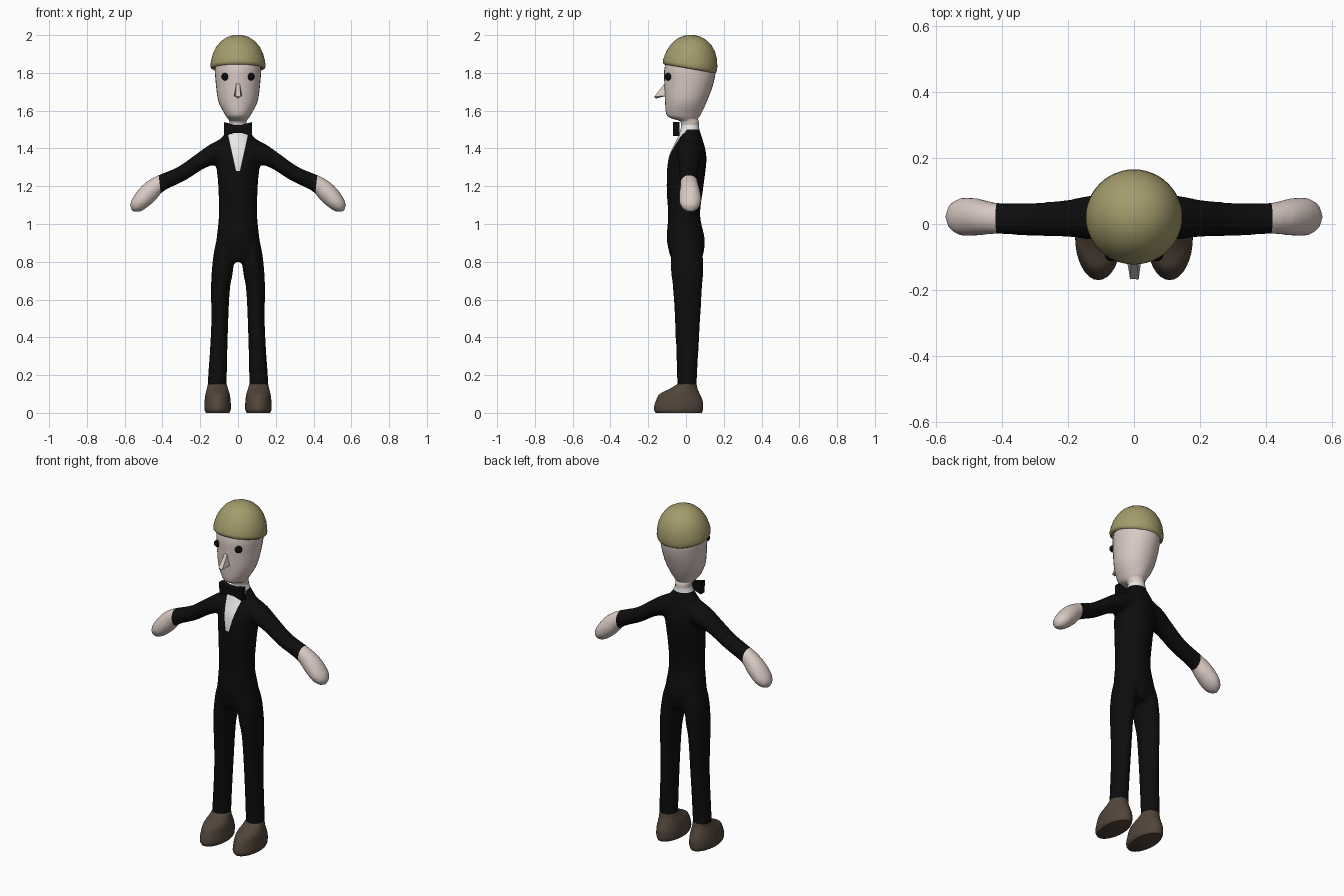
import bpy, bmesh, math
from mathutils import Vector, Matrix

if "Cube" in bpy.data.objects:
    bpy.data.objects.remove(bpy.data.objects["Cube"])


def material(name, r, g, b):
    m = bpy.data.materials.new(name)
    m.diffuse_color = (r, g, b, 1)
    m.use_nodes = True
    m.node_tree.nodes["Principled BSDF"].inputs["Base Color"].default_value = m.diffuse_color
    return m


BLACK = material("black cloth", .004, .004, .004)
SKIN = material("pale skin", .70, .59, .55)
WHITE = material("white shirt", .80, .80, .80)
OLIVE = material("olive hat", .37, .33, .15)
BROWN = material("brown leather", .085, .06, .042)


def spline(rows, n=6):
    """Catmull-Rom resampling of section rows."""
    out = []
    for i in range(len(rows) - 1):
        a, b, c, d = (rows[max(0, min(len(rows) - 1, i + k))] for k in (-1, 0, 1, 2))
        for s in range(n):
            t = s / n
            out.append([.5 * (2 * q + (r - p) * t + (2 * p - 5 * q + 4 * r - w) * t * t
                              + (3 * q - p - 3 * r + w) * t ** 3)
                        for p, q, r, w in zip(a, b, c, d)])
    return out + [list(rows[-1])]


def loft(bm, rows, side=1, start=True, end=True, n=32):
    """Elliptic sections: x, y, z, half width, half depth, tilt in degrees."""
    rings = []
    for x, y, z, a, b, tilt in spline(rows):
        t = math.radians(tilt)
        ring = []
        for k in range(n):
            u = math.tau * k / n
            c = max(a, .002) * math.cos(u)
            ring.append(bm.verts.new((side * (x + c * math.cos(t)),
                                      y + max(b, .002) * math.sin(u), z + c * math.sin(t))))
        rings.append(ring)
    for p, q in zip(rings, rings[1:]):
        for k in range(n):
            bm.faces.new((p[k], p[(k + 1) % n], q[(k + 1) % n], q[k]))
    if start:
        bm.faces.new(rings[0])
    if end:
        bm.faces.new(rings[-1])


def finish(name, bm, *mats, angle=60):
    bmesh.ops.recalc_face_normals(bm, faces=bm.faces[:])
    me = bpy.data.meshes.new(name)
    bm.to_mesh(me)
    bm.free()
    for m in mats:
        me.materials.append(m)
    ob = bpy.data.objects.new(name, me)
    bpy.context.collection.objects.link(ob)
    bpy.ops.object.select_all(action='DESELECT')
    ob.select_set(True)
    bpy.context.view_layer.objects.active = ob
    bpy.ops.object.shade_smooth_by_angle(angle=math.radians(angle))
    return ob


# Suit: torso, legs and arms fused with a remesh
TORSO = [(0, .003, .80, .095, .075, 0), (0, .002, .86, .122, .094, 0), (0, -.002, .93, .113, .100, 0),
         (0, -.010, 1.05, .102, .085, 0), (0, -.005, 1.20, .105, .098, 0), (0, .008, 1.35, .115, .101, 0),
         (0, .020, 1.45, .090, .068, 0), (0, .021, 1.50, .054, .051, 0), (0, .022, 1.56, .043, .047, 0)]
LEG = [(.11, .005, .10, .053, .053, 0), (.11, .005, .16, .051, .052, 0), (.098, .008, .44, .045, .065, 0),
       (.093, .008, .65, .050, .077, 0), (.084, .006, .74, .056, .085, 0), (.072, .003, .85, .056, .085, 0),
       (.06, 0, .93, .05, .07, 0)]
ARM = [(.03, .020, 1.405, .068, .065, 65), (.12, .020, 1.373, .056, .068, 62), (.20, .017, 1.332, .044, .057, 62),
       (.30, .014, 1.266, .041, .051, 60), (.415, .017, 1.213, .045, .048, 58), (.47, .021, 1.167, .053, .056, 50),
       (.52, .022, 1.115, .046, .058, 45), (.55, .022, 1.083, .030, .038, 42), (.563, .022, 1.068, .002, .002, 42)]
bm = bmesh.new()
loft(bm, TORSO)
for s in (1, -1):
    loft(bm, LEG, s)
    loft(bm, ARM, s)
body = finish("suit_and_hands", bm, BLACK, SKIN, WHITE)
rm = body.modifiers.new("fuse", 'REMESH')
rm.mode = 'VOXEL'
rm.voxel_size = .011
sm = body.modifiers.new("soften", 'SMOOTH')
sm.factor = .5
sm.iterations = 7
dg = bpy.context.evaluated_depsgraph_get()
fused = bpy.data.meshes.new_from_object(body.evaluated_get(dg))
bpy.data.objects.remove(body)

# Cut the colour borders: ankles, neck, collar, shirt front, cuffs
bm = bmesh.new()
bm.from_mesh(fused)


def cut(co, no, clear=False):
    bmesh.ops.bisect_plane(bm, geom=bm.verts[:] + bm.edges[:] + bm.faces[:],
                           plane_co=co, plane_no=no, clear_outer=clear)


cut((0, 0, .15), (0, 0, -1), True)
cut((0, 0, 1.525), (0, 0, 1), True)
cut((0, 0, 1.50), (0, 0, 1))
cut((0, 0, 1.28), (0, 0, 1))
for s in (1, -1):
    cut((s * .01, 0, 1.28), (s * .18, 0, -.04))
    cut((s * .415, 0, 1.215), (s * .99, 0, -.11))
for f in bm.faces:
    c = f.calc_center_median()
    x = abs(c.x)
    f.material_index = 0
    if (x - .415) * .99 - (c.z - 1.215) * .11 > 0:
        f.material_index = 1
    elif c.z > 1.50 or (c.y < 0 and c.z > 1.28 and x < .01 + (c.z - 1.28) * .2222):
        f.material_index = 2
finish("suit_and_hands", bm, BLACK, SKIN, WHITE)

# Shoes
SHOE = [(.108, -.038, 0, .062, .122, 0), (.108, -.040, .02, .070, .130, 0), (.108, -.036, .06, .069, .125, 0),
        (.108, -.033, .10, .064, .106, 0), (.109, -.012, .128, .056, .073, 0), (.11, .005, .152, .050, .051, 0)]
for s, label in ((1, "left"), (-1, "right")):
    bm = bmesh.new()
    loft(bm, SHOE, s, end=False)
    finish(label + "_shoe", bm, BROWN)

# Head with neck
HEAD = [(0, .022, 1.52, .044, .047, 0), (0, .017, 1.545, .046, .050, 0), (0, -.004, 1.557, .053, .067, 0),
        (0, -.013, 1.578, .068, .090, 0), (0, 0, 1.65, .104, .111, 0), (0, .016, 1.75, .118, .131, 0),
        (0, .021, 1.83, .121, .134, 0), (0, .022, 1.90, .098, .105, 0), (0, .022, 1.945, .03, .03, 0)]
bm = bmesh.new()
loft(bm, HEAD, start=False)
finish("head", bm, SKIN)

# Nose
bm = bmesh.new()
for p in ((-.008, -.105, 1.755), (.008, -.105, 1.755), (-.012, -.166, 1.676), (.014, -.168, 1.674),
          (-.024, -.095, 1.68), (.024, -.095, 1.68), (0, -.16, 1.664)):
    bm.verts.new(p)
bmesh.ops.convex_hull(bm, input=bm.verts[:])
finish("nose", bm, SKIN)

# Eyes
bm = bmesh.new()
for s in (1, -1):
    bmesh.ops.create_uvsphere(bm, u_segments=16, v_segments=10, radius=.02,
                              matrix=Matrix.Translation((s * .069, -.093, 1.78)))
finish("eyes", bm, BLACK)

# Domed hat, turned profile tilted back
HAT = [(.116, .03), (.120, .008), (.135, 0), (.144, .006), (.146, .020), (.142, .045), (.134, .078),
       (.117, .114), (.092, .145), (.062, .166), (.030, .177), (0, .180)]
bm = bmesh.new()
vs = [bm.verts.new((r, 0, h)) for r, h in HAT]
es = [bm.edges.new(e) for e in zip(vs, vs[1:])]
bmesh.ops.spin(bm, geom=vs + es, cent=(0, 0, 0), axis=(0, 0, 1), angle=math.tau, steps=48)
bmesh.ops.remove_doubles(bm, verts=bm.verts[:], dist=.0002)
bm.transform(Matrix.Translation((0, .018, 1.822)) @ Matrix.Rotation(math.radians(-10), 4, 'X'))
finish("hat", bm, OLIVE)

# Bow tie
bm = bmesh.new()
half = [(.018, 1.524), (.075, 1.540), (.073, 1.466), (.018, 1.482)]
outline = half + [(-x, z) for x, z in reversed(half)]
face = bm.faces.new([bm.verts.new((x, -.035, z)) for x, z in outline])
new = bmesh.ops.extrude_face_region(bm, geom=[face])["geom"]
bmesh.ops.translate(bm, vec=(0, -.035, 0), verts=[v for v in new if isinstance(v, bmesh.types.BMVert)])
finish("bow_tie", bm, BLACK, angle=30)
